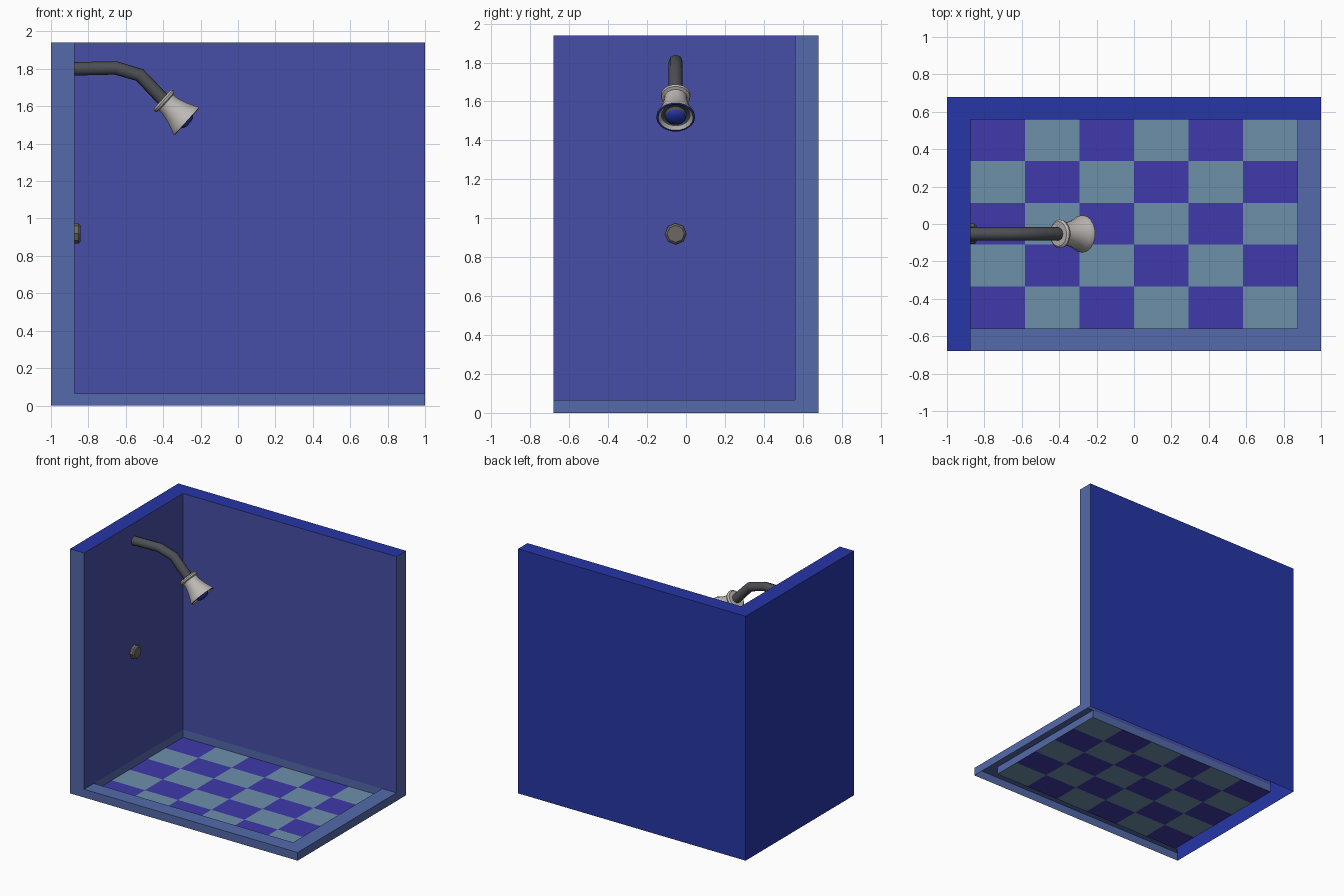
import bpy, bmesh, math
from mathutils import Vector

if "Cube" in bpy.data.objects:
    bpy.data.objects.remove(bpy.data.objects["Cube"])

X, Y, XI, YF, YB = 1.0, 0.68, 0.875, -0.558, 0.56
LIP, TOP, FLOOR = 0.065, 1.94, 0.004
CY = -0.053  # shower centre line


def mat(name, r, g, b):
    m = bpy.data.materials.new(name)
    m.diffuse_color = [(c / 255) ** 2.2 for c in (r, g, b)] + [1]
    m.use_nodes = True
    m.node_tree.nodes["Principled BSDF"].inputs["Base Color"].default_value = m.diffuse_color
    return m


blue = mat("blue", 42, 57, 166)
wall_in = mat("wall_inside", 73, 80, 166)
rim = mat("rim_blue", 84, 105, 168)
purple = mat("purple", 65, 60, 168)
teal = mat("teal", 109, 142, 168)
dark = mat("dark_metal", 78, 80, 85)
brown = mat("knob_metal", 108, 103, 98)
silver = mat("silver", 188, 183, 180)


def make(name, bm, mats):
    me = bpy.data.meshes.new(name)
    bmesh.ops.remove_doubles(bm, verts=bm.verts, dist=1e-5)
    bm.to_mesh(me)
    bm.free()
    for m in mats:
        me.materials.append(m)
    ob = bpy.data.objects.new(name, me)
    bpy.context.collection.objects.link(ob)
    return ob


def face(bm, pts, idx=0):
    f = bm.faces.new([bm.verts.new(p) for p in pts])
    f.material_index = idx
    return f


def upright(bm, a, b, z0, z1, idx=0):
    # vertical panel; outside is to the right of a -> b
    face(bm, [(*a, z0), (*b, z0), (*b, z1), (*a, z1)], idx)


def smooth(ob, angle):
    bpy.ops.object.select_all(action='DESELECT')
    bpy.context.view_layer.objects.active = ob
    ob.select_set(True)
    bpy.ops.object.shade_smooth_by_angle(angle=math.radians(angle))


# walls: hollow L-shaped shell, open below
bm = bmesh.new()
L = [(-X, -Y), (-XI, -Y), (-XI, YB), (X, YB), (X, Y), (-X, Y)]
for i in range(6):
    outer = i >= 4
    upright(bm, L[i], L[(i + 1) % 6], 0 if outer else LIP, TOP,
            0 if outer else 2 if i in (0, 3) else 1)
face(bm, [(*L[i], TOP) for i in (0, 1, 2, 5)])
face(bm, [(*L[i], TOP) for i in (2, 3, 4, 5)])
make("walls", bm, [blue, wall_in, rim])

# tray: outer skirt, top lip and inner skirt, open below
bm = bmesh.new()
upright(bm, (-X, -Y), (X, -Y), 0, LIP)
upright(bm, (X, -Y), (X, Y), 0, LIP)
face(bm, [(x, y, LIP) for x, y in ((-XI, -Y), (X, -Y), (XI, YF), (-XI, YF))])
face(bm, [(x, y, LIP) for x, y in ((X, -Y), (X, YB), (XI, YB), (XI, YF))])
face(bm, [(x, y, LIP) for x, y in ((-X, -Y), (-XI, -Y), (-XI, YF))])
inner = [(-XI, YF), (-XI, YB), (XI, YB), (XI, YF)]
for i in range(4):
    upright(bm, inner[i], inner[(i + 1) % 4], FLOOR, LIP)
make("tray_rim", bm, [rim])

# checkered floor tiles
bm = bmesh.new()
dx, dy = 2 * XI / 6, (YB - YF) / 5
for i in range(6):
    for j in range(5):
        x, y = -XI + i * dx, YF + j * dy
        face(bm, [(x, y, FLOOR), (x + dx, y, FLOOR),
                  (x + dx, y + dy, FLOOR), (x, y + dy, FLOOR)], (i + j) % 2)
make("floor_tiles", bm, [purple, teal])


def lathe(name, profile, origin, axis, sides, mats, angle, turn=0.0):
    # profile rows: (distance along axis, radius, material of the next band)
    axis = Vector(axis).normalized()
    u = Vector((0, 1, 0))
    v = axis.cross(u)
    bm = bmesh.new()
    rings = []
    for t, r, _ in profile:
        rings.append([Vector(origin) + axis * t + r * (
            u * math.cos(a) + v * math.sin(a))
            for a in (turn + 2 * math.pi * k / sides for k in range(sides))])
    for n in range(len(rings) - 1):
        for k in range(sides):
            q = (k + 1) % sides
            face(bm, [rings[n][k], rings[n][q], rings[n + 1][q],
                      rings[n + 1][k]], profile[n][2])
    face(bm, rings[-1], profile[-1][2])
    ob = make(name, bm, mats)
    smooth(ob, angle)
    return ob


# shower head
lathe("shower_head", [
    (-0.004, 0.030, 0), (-0.004, 0.066, 0), (0.006, 0.077, 0),
    (0.018, 0.074, 0), (0.024, 0.058, 0), (0.055, 0.060, 0),
    (0.105, 0.074, 0), (0.145, 0.090, 0), (0.162, 0.099, 0),
    (0.172, 0.100, 1), (0.174, 0.090, 0), (0.158, 0.076, 2),
    (0.152, 0.056, 2), (0.172, 0.052, 1), (0.186, 0.036, 1),
    (0.191, 0.016, 1)],
    (-0.402, CY, 1.635), (0.74, 0, -0.67), 18, [silver, blue, dark], 40)

# tap knob on the wall
lathe("tap_knob", [(0, 0.055, 0), (0.022, 0.055, 0), (0.032, 0.044, 0)],
      (-XI, CY, 0.92), (1, 0, 0), 8, [brown], 30)

# bent supply arm
cu = bpy.data.curves.new("shower_arm", 'CURVE')
cu.dimensions = '3D'
cu.bevel_depth = 0.036
cu.bevel_resolution = 2
cu.use_fill_caps = True
path = [(-0.88, 1.80), (-0.655, 1.805), (-0.525, 1.767), (-0.39, 1.625)]
sp = cu.splines.new('POLY')
sp.points.add(len(path) - 1)
for p, (x, z) in zip(sp.points, path):
    p.co = (x, CY, z, 1)
cu.materials.append(dark)
arm = bpy.data.objects.new("shower_arm", cu)
bpy.context.collection.objects.link(arm)
bpy.ops.object.select_all(action='DESELECT')
bpy.context.view_layer.objects.active = arm
arm.select_set(True)
bpy.ops.object.convert(target='MESH')
smooth(bpy.context.view_layer.objects.active, 50)
